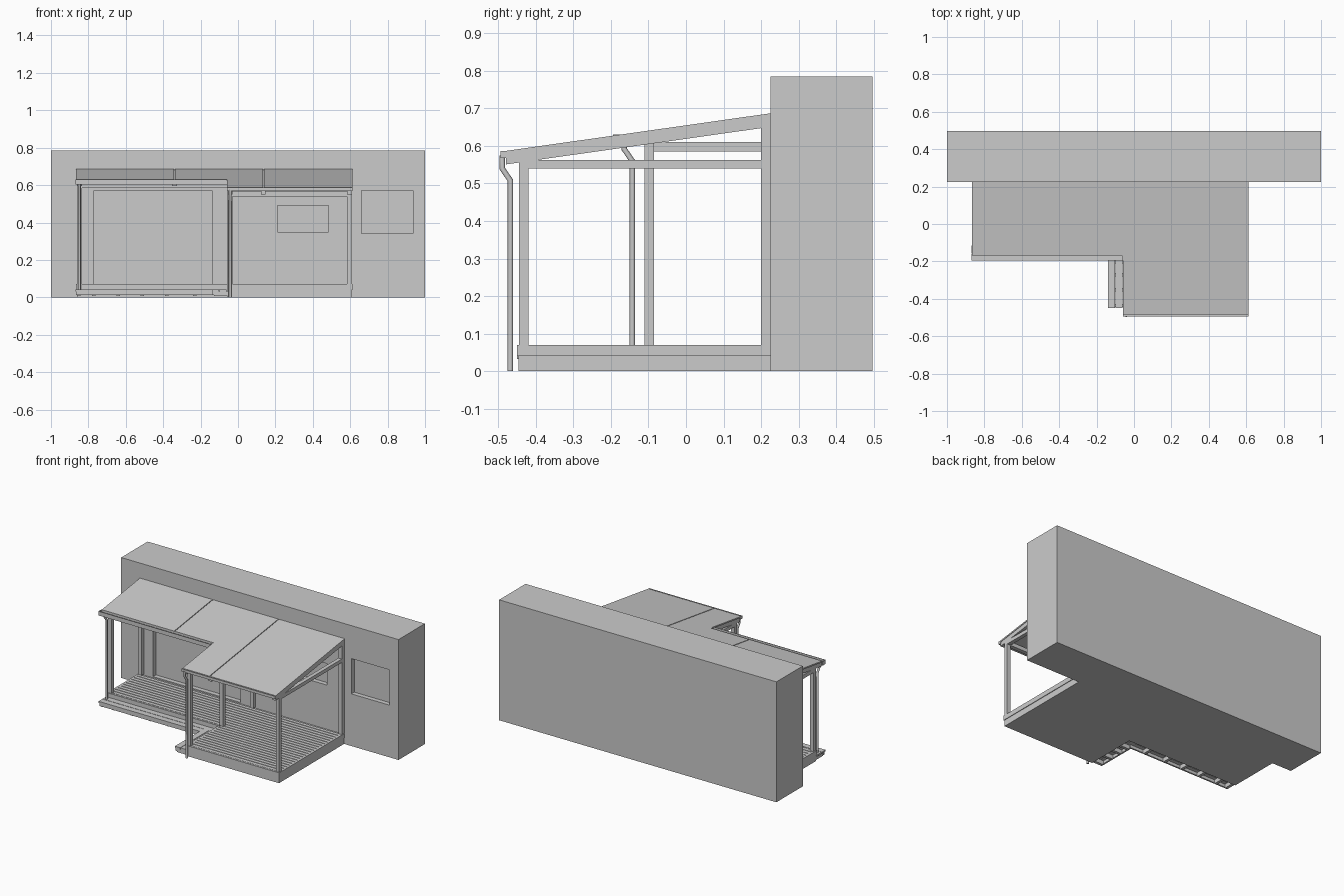
import bpy, bmesh

if "Cube" in bpy.data.objects:
    bpy.data.objects.remove(bpy.data.objects["Cube"])

# One plain grey for everything
GREY = (0.6, 0.6, 0.6, 1)
grey = bpy.data.materials.new("plain grey")
grey.use_nodes = True
grey.diffuse_color = GREY
grey.node_tree.nodes["Principled BSDF"].inputs["Base Color"].default_value = GREY


def prism(name, outline, bottom, top):
    """Extrude an xy outline between two height functions of y."""
    bm = bmesh.new()
    low = [bm.verts.new((x, y, bottom(y))) for x, y in outline]
    high = [bm.verts.new((x, y, top(y))) for x, y in outline]
    bm.faces.new(low[::-1])
    bm.faces.new(high)
    n = len(outline)
    for i in range(n):
        j = (i + 1) % n
        bm.faces.new((low[i], low[j], high[j], high[i]))
    bmesh.ops.recalc_face_normals(bm, faces=bm.faces)
    mesh = bpy.data.meshes.new(name)
    bm.to_mesh(mesh)
    bm.free()
    mesh.materials.append(grey)
    ob = bpy.data.objects.new(name, mesh)
    bpy.context.collection.objects.link(ob)
    return ob


def rect(x0, x1, y0, y1):
    return [(x0, y0), (x1, y0), (x1, y1), (x0, y1)]


def box(name, x0, x1, y0, y1, z0, z1):
    return prism(name, rect(x0, x1, y0, y1), lambda y: z0, lambda y: z1)


def roof(drop):
    """Height of the sloping roof, lowered by drop."""
    return lambda y: 0.687 + 0.142 * (y - WALL) - drop


WALL = 0.225
LEFT, MID, RIGHT = -0.865, -0.06, 0.612     # plan lines across
FRONT_R, FRONT_L = -0.45, -0.115            # deck fronts
POST = 0.025

# House wall with shallow door and window recesses
house = box("house_wall", -1, 1, WALL, 0.497, 0, 0.785)
openings = {"door": (-0.77, -0.14, 0.07, 0.57),
            "small_window": (0.21, 0.485, 0.35, 0.49),
            "side_window": (0.66, 0.935, 0.34, 0.57)}
for name, (x0, x1, z0, z1) in openings.items():
    cutter = box(name + "_cutter", x0, x1, WALL - 0.05, WALL + 0.03, z0, z1)
    cutter.hide_render = True
    cutter.hide_viewport = True
    cutter.display_type = 'WIRE'
    cut = house.modifiers.new(name, 'BOOLEAN')
    cut.object = cutter
    cut.operation = 'DIFFERENCE'
    cut.solver = 'EXACT'
bpy.context.view_layer.update()
baked = bpy.data.meshes.new_from_object(
    house.evaluated_get(bpy.context.evaluated_depsgraph_get()))
house.modifiers.clear()
house.data = baked
for name in openings:
    bpy.data.objects.remove(bpy.data.objects[name + "_cutter"])


# L-shaped deck: base, fascia lip and boards
def deck_outline(inset):
    i = inset
    return [(LEFT + i, WALL), (LEFT + i, FRONT_L + i), (MID + i, FRONT_L + i),
            (MID + i, FRONT_R + i), (RIGHT - i, FRONT_R + i), (RIGHT - i, WALL)]


prism("deck_base", deck_outline(0.004), lambda y: 0, lambda y: 0.062)
for name, x0, x1, y0, y1 in (
        ("right_front", MID, RIGHT, FRONT_R, FRONT_R + 0.012),
        ("left_front", LEFT, MID, FRONT_L, FRONT_L + 0.012),
        ("left_end", LEFT, LEFT + 0.012, FRONT_L + 0.012, WALL),
        ("right_end", RIGHT - 0.012, RIGHT, FRONT_R + 0.012, WALL),
        ("inner_end", MID, MID + 0.012, FRONT_R + 0.012, FRONT_L)):
    box(name + "_fascia", x0, x1, y0, y1, 0.04, 0.07)
y = FRONT_R + 0.014
while y + 0.023 < WALL:
    start = MID if y < FRONT_L + 0.012 else LEFT
    box("deck_board", start + 0.012, RIGHT - 0.012, y, y + 0.023, 0.06, 0.07)
    y += 0.028

# Step wrapping round the inner corner: two boards, fascia, joists
STEP_Y, STEP_X = -0.195, -0.14
for k in range(2):
    off = 0.041 * k
    box("step_board_front", LEFT - 0.005, STEP_X + off, STEP_Y + off, STEP_Y + off + 0.038, 0.032, 0.043)
    box("step_board_side", STEP_X + off, STEP_X + off + 0.038, FRONT_R, STEP_Y + 0.079, 0.032, 0.043)
box("step_front_fascia", LEFT, STEP_X + 0.01, STEP_Y + 0.003, STEP_Y + 0.013, 0.013, 0.032)
box("step_side_fascia", STEP_X + 0.003, STEP_X + 0.013, FRONT_R + 0.003, STEP_Y + 0.013, 0.013, 0.032)
for x in (-0.86, -0.78, -0.65, -0.52, -0.39, -0.24):
    box("step_joist", x, x + 0.018, STEP_Y + 0.013, FRONT_L + 0.004, 0.006, 0.032)
for y in (-0.445, -0.36, -0.28, -0.21):
    box("step_side_joist", STEP_X + 0.013, MID + 0.004, y, y + 0.018, 0.006, 0.032)

# Posts
PX_L, PX_M, PX_R = -0.86, -0.055, 0.584
for name, x, y, top in (
        ("front_right_post", PX_R, -0.445, 0.565), ("front_mid_post", PX_M, -0.445, 0.565),
        ("front_left_post", PX_L, -0.11, 0.612), ("inner_post", PX_M, -0.11, 0.612),
        ("wall_left_post", PX_L, 0.2, 0.655), ("wall_mid_post", PX_M, 0.2, 0.655),
        ("wall_right_post", PX_R, 0.2, 0.655)):
    box(name, x, x + POST, y, y + POST, 0.07, top)

# Horizontal beams
box("right_header", PX_M + POST, PX_R, -0.445, -0.42, 0.54, 0.565)
box("left_header", PX_L + POST, PX_M, -0.11, -0.085, 0.585, 0.612)
box("left_side_beam", PX_L, PX_L + POST, -0.085, 0.2, 0.585, 0.61)
box("mid_side_beam", PX_M, PX_M + POST, -0.42, 0.2, 0.54, 0.563)
box("right_side_beam", PX_R, PX_R + POST, -0.42, 0.2, 0.54, 0.563)
box("wall_ledger", PX_L, PX_R + POST, 0.205, WALL, 0.645, 0.675)

# Sloping rafters
for x, front in ((PX_L, -0.165), (-0.352, -0.165), (PX_M, -0.48), (0.123, -0.48), (PX_R, -0.48)):
    prism("rafter", rect(x, x + POST, front, WALL), roof(0.036), roof(0.009))

# Roof panels, the middle one notched at the inner corner
EAVE_L, EAVE_R = -0.168, -0.485
panels = {
    "left_roof_panel": rect(LEFT, -0.343, EAVE_L, WALL),
    "middle_roof_panel": [(-0.338, WALL), (-0.338, EAVE_L), (MID, EAVE_L),
                          (MID, EAVE_R), (0.133, EAVE_R), (0.133, WALL)],
    "right_roof_panel": rect(0.138, RIGHT, EAVE_R, WALL)}
for name, outline in panels.items():
    prism(name, outline, roof(0.009), roof(0))
for x in (-0.3405, 0.1355):
    prism("roof_seam", rect(x - 0.0025, x + 0.0025, EAVE_L if x < MID else EAVE_R, WALL), roof(0.009), roof(0.005))


# Gutters as open troughs
def gutter(name, x0, x1, y0, y1, z0, z1):
    t = 0.003
    box(name + "_floor", x0, x1, y0, y1, z0, z0 + t)
    for a in (y0, y1 - t):
        box(name + "_side", x0, x1, a, a + t, z0 + t, z1)
    for a in (x0, x1 - t):
        box(name + "_end", a, a + t, y0 + t, y1 - t, z0 + t, z1)


gutter("left_gutter", LEFT - 0.005, MID, -0.195, -0.165, 0.603, 0.63)
gutter("right_gutter", MID, RIGHT, -0.495, -0.478, 0.568, 0.586)


# Downpipes with an offset bend under the gutter
def downpipe(name, x, points):
    curve = bpy.data.curves.new(name, 'CURVE')
    curve.dimensions = '3D'
    curve.bevel_depth = 0.0075
    curve.bevel_resolution = 2
    curve.use_fill_caps = True
    line = curve.splines.new('POLY')
    line.points.add(len(points) - 1)
    for p, (y, z) in zip(line.points, points):
        p.co = (x, y, z, 1)
    curve.materials.append(grey)
    bpy.context.collection.objects.link(bpy.data.objects.new(name, curve))


downpipe("right_downpipe", -0.042, [(-0.49, 0.575), (-0.49, 0.54), (-0.468, 0.508), (-0.468, 0)])
downpipe("left_downpipe", -0.848, [(-0.165, 0.61), (-0.165, 0.592), (-0.143, 0.56), (-0.143, 0.04)])
